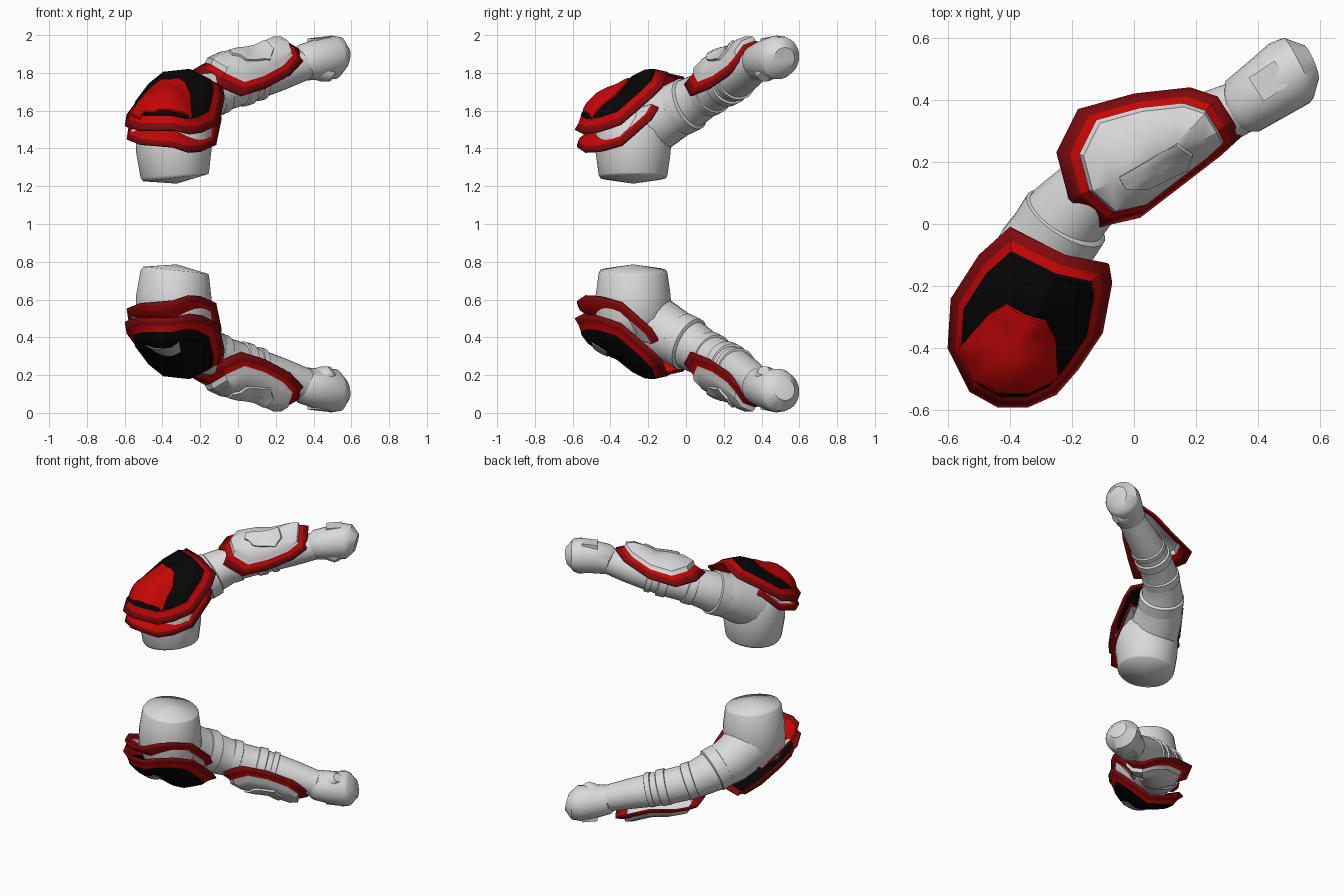
import bpy, bmesh, math
from mathutils import Vector
from mathutils.bvhtree import BVHTree

cube = bpy.data.objects.get("Cube")
if cube:
    bpy.data.objects.remove(cube)


def material(name, rgb):
    m = bpy.data.materials.new(name)
    m.use_nodes = True
    m.diffuse_color = (*rgb, 1)
    m.node_tree.nodes["Principled BSDF"].inputs["Base Color"].default_value = (*rgb, 1)
    return m


WHITE = material("light_grey", (0.7, 0.7, 0.7))
RED = material("red", (0.56, 0.002, 0.002))
DARK_RED = material("dark_red", (0.22, 0.003, 0.004))
BLACK = material("black", (0.002, 0.002, 0.002))
GREY = material("mark_grey", (0.45, 0.45, 0.45))


def finish(name, bm, mats, angle=35, thickness=0, mirror=True, keep=True):
    """Make the part for the upper arm and its flipped copy for the lower arm."""
    for lower in (False, True):
        if (lower and not mirror) or (not lower and not keep):
            continue
        b = bm.copy()
        if lower:
            for v in b.verts:
                v.co.z = 2 - v.co.z
            bmesh.ops.reverse_faces(b, faces=b.faces[:])
        me = bpy.data.meshes.new(name)
        b.to_mesh(me)
        b.free()
        ob = bpy.data.objects.new(("lower_" if lower else "upper_") + name, me)
        bpy.context.collection.objects.link(ob)
        for m in mats:
            me.materials.append(m)
        bpy.ops.object.select_all(action="DESELECT")
        ob.select_set(True)
        bpy.context.view_layer.objects.active = ob
        bpy.ops.object.shade_smooth_by_angle(angle=math.radians(angle))
        if thickness:
            mod = ob.modifiers.new("thickness", "SOLIDIFY")
            mod.thickness = thickness
    bm.free()


def skin(bm, rings, mats=None):
    """Bridge closed loops of points; a single last point closes as a fan."""
    loops = [[bm.verts.new(p) for p in ring] for ring in rings]
    for k, (a, b) in enumerate(zip(loops, loops[1:])):
        n = len(a)
        for i in range(n):
            j = (i + 1) % n
            quad = (a[i], a[j], b[j], b[i]) if len(b) > 1 else (a[i], a[j], b[0])
            f = bm.faces.new(quad)
            f.material_index = mats[k] if mats else 0
    return loops


def tube(name, stations, segs=28, angle=40):
    """Loft round sections (x, y, z, radius) along a bent path."""
    bm = bmesh.new()
    pts = [Vector(s[:3]) for s in stations]
    rings = []
    for i, s in enumerate(stations):
        d = (pts[min(i + 1, len(pts) - 1)] - pts[max(i - 1, 0)]).normalized()
        u = d.cross(Vector((1, -1, 0))).normalized()
        w = d.cross(u)
        rings.append([pts[i] + s[3] * (u * math.cos(t) + w * math.sin(t))
                      for t in (2 * math.pi * k / segs for k in range(segs))])
    loops = skin(bm, rings)
    for loop in (loops[0], loops[-1]):
        bm.faces.new(loop)
    bmesh.ops.recalc_face_normals(bm, faces=bm.faces[:])
    finish(name, bm, [WHITE], angle)


def face_up(bm):
    bm.normal_update()
    if sum(f.normal.z * f.calc_area() for f in bm.faces) < 0:
        bmesh.ops.reverse_faces(bm, faces=bm.faces[:])


def shell(name, rim, normal, profile, body, red_front=-9):
    """Domed armour plate: dark outer rim, red inner rim, then the body.
    Body faces in front of red_front are red too."""
    rim = [Vector(p) for p in rim]
    c = sum(rim, Vector()) / len(rim)
    n = Vector(normal).normalized()
    rings = [[c + (p - c) * s + n * lift for p in rim] if s else [c + n * lift]
             for s, lift in profile]
    bm = bmesh.new()
    skin(bm, rings, [min(k, 2) for k in range(len(rings))])
    for f in bm.faces:
        if f.material_index == 2 and f.calc_center_median().y < red_front:
            f.material_index = 1
    face_up(bm)
    tree = BVHTree.FromBMesh(bm)
    finish(name, bm, [DARK_RED, RED, body], 32, 0.012)
    return tree


def panel(name, tree, outline, height, mat, bulge=0, **kw):
    """Raised panel that follows the shell underneath it."""
    corners = [Vector((*p, 0)) for p in outline]
    edge = []
    for a, b in zip(corners, corners[1:] + corners[:1]):
        edge += [a.lerp(b, t / 4) for t in range(4)]
    c = sum(edge, Vector()) / len(edge)

    def drop(p, lift):
        hit = tree.ray_cast(Vector((p.x, p.y, 3)), Vector((0, 0, -1)))
        if hit[0] is None:
            hit = tree.find_nearest(Vector((p.x, p.y, 1.6)))
        return hit[0] + hit[1] * lift
    rings = [[drop(p, -0.004) for p in edge]]
    for s in (0.97, 0.8, 0.6, 0.4, 0.2):
        rings.append([drop(c + (p - c) * s, height + bulge * (1 - s * s)) for p in edge])
    rings.append([drop(c, height + bulge)])
    bm = bmesh.new()
    skin(bm, rings)
    face_up(bm)
    finish(name, bm, [mat], 40, **kw)


# Shoulder sleeve, upright with a shallow pointed underside
tube("shoulder_sleeve", [
    (-0.33, -0.28, 1.215, 0.01), (-0.33, -0.28, 1.245, 0.174), (-0.335, -0.28, 1.26, 0.183),
    (-0.34, -0.28, 1.38, 0.2), (-0.34, -0.28, 1.5, 0.205), (-0.34, -0.27, 1.58, 0.17),
    (-0.33, -0.25, 1.64, 0.1)], angle=75)

# Bent arm from the shoulder to the wrist
tube("arm", [
    (-0.35, -0.23, 1.50, 0.165), (-0.29, -0.09, 1.585, 0.152), (-0.215, 0.03, 1.645, 0.132),
    (-0.12, 0.125, 1.70, 0.116), (0.0, 0.205, 1.74, 0.114), (0.1, 0.26, 1.77, 0.108),
    (0.22, 0.32, 1.805, 0.098), (0.36, 0.385, 1.85, 0.085)])

# Raised bands around the elbow and forearm
for name, a, b, r in (
        ("upper_arm_band", (-0.26, -0.045, 1.605), (-0.215, 0.025, 1.64), 0.146),
        ("elbow_band", (-0.145, 0.105, 1.683), (-0.095, 0.145, 1.705), 0.122),
        ("forearm_band", (-0.005, 0.2, 1.735), (0.05, 0.235, 1.752), 0.12),
        ("forearm_strap", (0.08, 0.25, 1.76), (0.115, 0.27, 1.77), 0.114)):
    tube(name, [(*Vector(a).lerp(Vector(b), t), r - d)
                for t, d in ((0, 0.015), (0.1, 0), (0.9, 0), (1, 0.015))])

# Glove stump with a flared cuff, blunt end, thumb root and back plate
tube("glove", [
    (0.34, 0.375, 1.85, 0.085), (0.35, 0.38, 1.855, 0.098), (0.43, 0.435, 1.873, 0.107),
    (0.5, 0.485, 1.882, 0.116), (0.53, 0.503, 1.883, 0.108), (0.57, 0.52, 1.875, 0.06)])
tube("thumb_root", [(0.42, 0.42, 1.83, 0.07), (0.47, 0.42, 1.805, 0.06), (0.5, 0.41, 1.775, 0.03)])
bm = bmesh.new()
bmesh.ops.create_cube(bm, size=1)
ang = math.radians(33)
for v in bm.verts:
    x, y = v.co.x * 0.1, v.co.y * 0.09
    v.co = Vector((0.435 + x * math.cos(ang) - y * math.sin(ang),
                   0.46 + x * math.sin(ang) + y * math.cos(ang), 1.967 + v.co.z * 0.04 + x * 0.1))
finish("glove_plate", bm, [WHITE])

# Shoulder armour: red rim around a black dome
shoulder_rim = [
    (-0.40, -0.01, 1.78), (-0.22, -0.10, 1.80), (-0.08, -0.13, 1.73), (-0.07, -0.19, 1.67),
    (-0.10, -0.35, 1.53), (-0.18, -0.47, 1.49), (-0.25, -0.55, 1.48), (-0.34, -0.59, 1.50),
    (-0.44, -0.59, 1.50), (-0.53, -0.54, 1.50), (-0.60, -0.40, 1.52), (-0.59, -0.24, 1.58),
    (-0.50, -0.10, 1.70)]
pad = shell("shoulder_pad", shoulder_rim, (-0.15, -0.3, 0.94),
            [(1, 0), (0.89, 0.025), (0.81, 0.055), (0.78, 0.07), (0.62, 0.1), (0.35, 0.122), (0, 0.128)],
            BLACK)

# Second armour layer under the pad, open towards the elbow
under_rim = [(x * 0.95 - 0.02, min(y, -0.15) * 0.98, min(z - 0.095 - (x + 0.3) * 0.08, 1.62))
             for x, y, z in shoulder_rim[1:]]
shell("shoulder_under_pad", under_rim, (-0.15, -0.3, 0.94),
      [(1, 0), (0.92, 0.025), (0.88, 0.035), (0.5, 0.06), (0, 0.07)], WHITE, red_front=-0.36)

# Red crest on the upper pad, grey stripe on the lower one
panel("shoulder_crest", pad, [
    (-0.565, -0.4), (-0.47, -0.29), (-0.41, -0.255), (-0.35, -0.29), (-0.28, -0.31),
    (-0.25, -0.37), (-0.245, -0.5), (-0.34, -0.545), (-0.44, -0.545), (-0.52, -0.5)],
    0.006, RED, 0.02, mirror=False)
panel("shoulder_stripe", pad, [
    (-0.49, -0.44), (-0.42, -0.475), (-0.31, -0.5), (-0.3, -0.42), (-0.38, -0.41)],
    0.005, GREY, keep=False)

# Forearm armour: red rim around a light dome with a raised panel
guard = shell("forearm_guard", [
    (-0.11, -0.01, 1.74), (-0.21, 0.08, 1.80), (-0.25, 0.23, 1.81), (-0.18, 0.37, 1.80),
    (0.0, 0.42, 1.83), (0.18, 0.44, 1.91), (0.27, 0.41, 1.96), (0.32, 0.33, 1.93),
    (0.345, 0.28, 1.86), (0.28, 0.22, 1.79), (0.15, 0.12, 1.72), (0.02, 0.02, 1.68)],
    (0.12, -0.2, 1),
    [(1, 0), (0.87, 0.025), (0.78, 0.042), (0.75, 0.07), (0.55, 0.1), (0.3, 0.112), (0, 0.115)],
    WHITE)
panel("forearm_panel", guard, [
    (-0.05, 0.15), (0.14, 0.26), (0.19, 0.225), (0.17, 0.18), (0.04, 0.115), (-0.03, 0.115)],
    0.012, WHITE)
